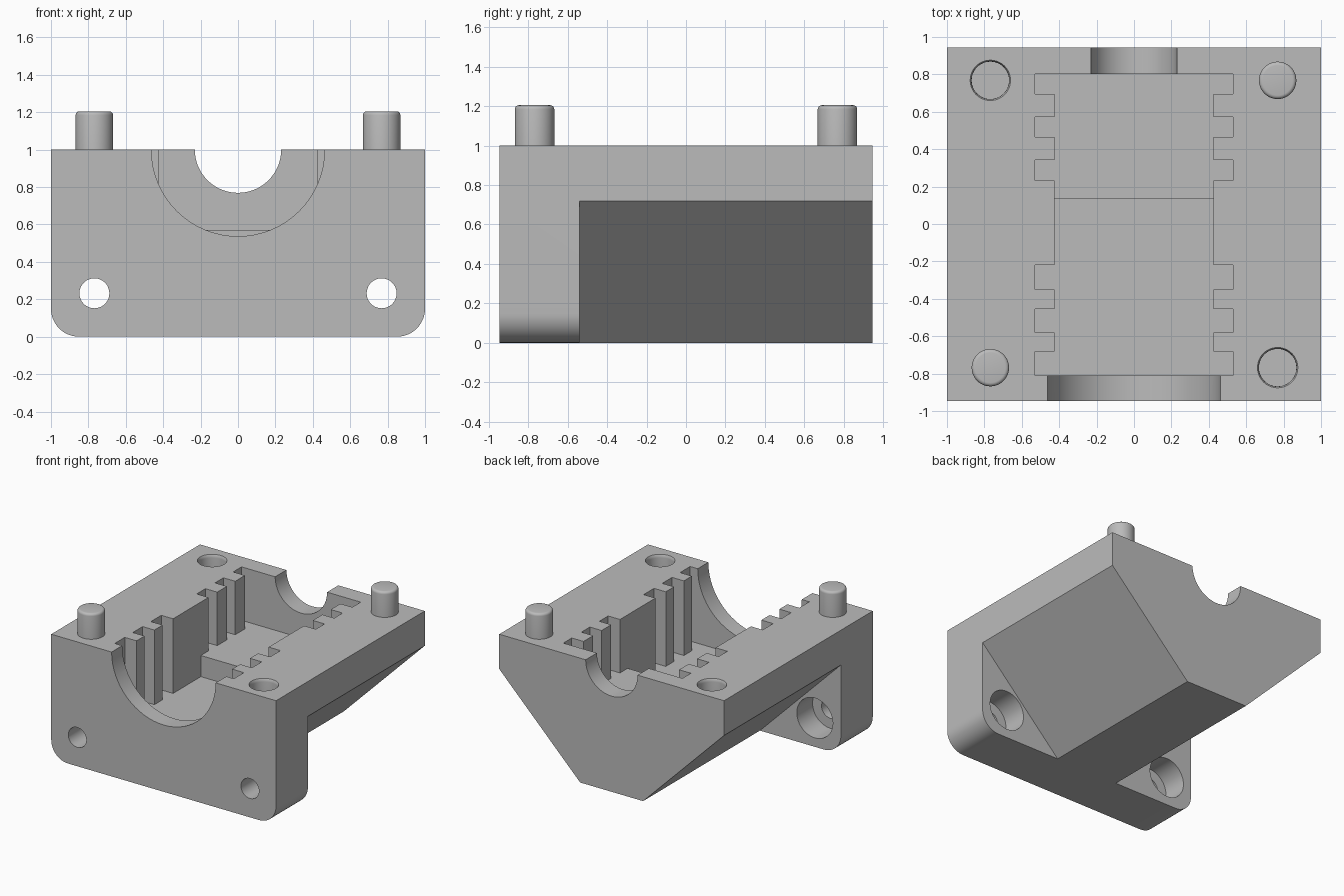
import bpy, bmesh
from math import sin, cos, pi

cube = bpy.data.objects.get("Cube")
if cube:
    bpy.data.objects.remove(cube, do_unlink=True)

grey = bpy.data.materials.new("plain grey")
grey.use_nodes = True
grey.diffuse_color = (0.5, 0.5, 0.5, 1)
grey.node_tree.nodes["Principled BSDF"].inputs["Base Color"].default_value = (0.5, 0.5, 0.5, 1)


def finish(name, bm):
    bmesh.ops.recalc_face_normals(bm, faces=bm.faces)
    mesh = bpy.data.meshes.new(name)
    bm.to_mesh(mesh)
    bm.free()
    mesh.materials.append(grey)
    ob = bpy.data.objects.new(name, mesh)
    bpy.context.collection.objects.link(ob)
    return ob


def prism(name, outline, y0, y1):
    """Extrude an x-z outline along y."""
    bm = bmesh.new()
    face = bm.faces.new([bm.verts.new((x, y0, z)) for x, z in outline])
    ext = bmesh.ops.extrude_face_region(bm, geom=[face])["geom"]
    bmesh.ops.translate(bm, vec=(0, y1 - y0, 0),
                        verts=[v for v in ext if isinstance(v, bmesh.types.BMVert)])
    return finish(name, bm)


def box(name, half, y0, y1, z0):
    return prism(name, [(-half, z0), (half, z0), (half, 1.3), (-half, 1.3)], y0, y1)


def arc(x, z, r, a0, a1, n):
    return [(x + r * cos(a0 + (a1 - a0) * i / n), z + r * sin(a0 + (a1 - a0) * i / n))
            for i in range(n + 1)]


def bore(name, x, z, r, y0, y1):
    return prism(name, arc(x, z, r, 0, 2 * pi, 64)[:-1], y0, y1)


def lathe(name, x, y, profile, n=48):
    """Spin an (r, z) profile about a vertical axis, capped at both ends."""
    bm = bmesh.new()
    rings = [[bm.verts.new((x + r * cos(2 * pi * i / n), y + r * sin(2 * pi * i / n), z))
              for i in range(n)] for r, z in profile]
    for a, b in zip(rings, rings[1:]):
        for i in range(n):
            j = (i + 1) % n
            bm.faces.new((a[i], a[j], b[j], b[i]))
    bm.faces.new(rings[0])
    bm.faces.new(rings[-1])
    return finish(name, bm)


# Housing block with rounded lower corners
R = 0.15
outline = [(1, 1), (-1, 1)] + arc(-1 + R, R, R, pi, 1.5 * pi, 12) + arc(1 - R, R, R, 1.5 * pi, 2 * pi, 12)
housing = prism("housing", outline, -0.945, 0.945)

cutters = []
for s in (-1, 1):
    # Sloped underside behind the front flange
    cutters.append(prism("slope_cutter", [(s * 0.18, -0.1), (s * 1.1, 0.82), (s * 1.1, -0.1)], -0.54, 1.1))
    # Bolt hole and its counterbore
    cutters.append(bore("bolt_cutter", s * 0.768, 0.232, 0.08, -1.1, -0.4))
    cutters.append(bore("counterbore_cutter", s * 0.768, 0.232, 0.16, -0.74, -0.4))

# Stepped pocket with side slots
cutters.append(box("front_pocket_cutter", 0.425, -0.81, 0.135, 0.4))
cutters.append(box("back_pocket_cutter", 0.425, 0.1, 0.802, 0.57))
for y0, y1 in ((-0.81, -0.682), (-0.58, -0.455), (-0.35, -0.218)):
    cutters.append(box("front_slot_cutter", 0.53, y0, y1, 0.4))
for y0, y1 in ((0.232, 0.343), (0.465, 0.572), (0.695, 0.802)):
    cutters.append(box("back_slot_cutter", 0.53, y0, y1, 0.57))

# Half-round openings in the end walls
cutters.append(bore("front_bore_cutter", 0, 1, 0.463, -1.1, -0.75))
cutters.append(bore("back_bore_cutter", 0, 1, 0.231, 0.75, 1.1))

# Locating holes with eased rims
for s in (-1, 1):
    cutters.append(lathe("locating_hole_cutter", s * 0.768, -s * 0.768,
                         [(0.1, 0.78), (0.1, 0.975), (0.102, 0.989), (0.108, 1), (0.108, 1.1)]))

for c in cutters:
    mod = housing.modifiers.new(c.name, "BOOLEAN")
    mod.operation, mod.solver, mod.object = "DIFFERENCE", "EXACT", c
dg = bpy.context.evaluated_depsgraph_get()
cut_mesh = bpy.data.meshes.new_from_object(housing.evaluated_get(dg))
housing.modifiers.clear()
housing.data = cut_mesh
for c in cutters:
    bpy.data.objects.remove(c, do_unlink=True)

# Locating pins with rounded tops
parts = [housing]
for name, s in (("front_pin", -1), ("back_pin", 1)):
    top = [(0.08 + 0.02 * cos(a * pi / 8), 1.185 + 0.02 * sin(a * pi / 8)) for a in range(5)]
    parts.append(lathe(name, s * 0.768, s * 0.768, [(0.1, 0.95)] + top))

bpy.ops.object.select_all(action="DESELECT")
for ob in parts:
    ob.select_set(True)
bpy.context.view_layer.objects.active = housing
bpy.ops.object.shade_smooth_by_angle(angle=pi / 6)
